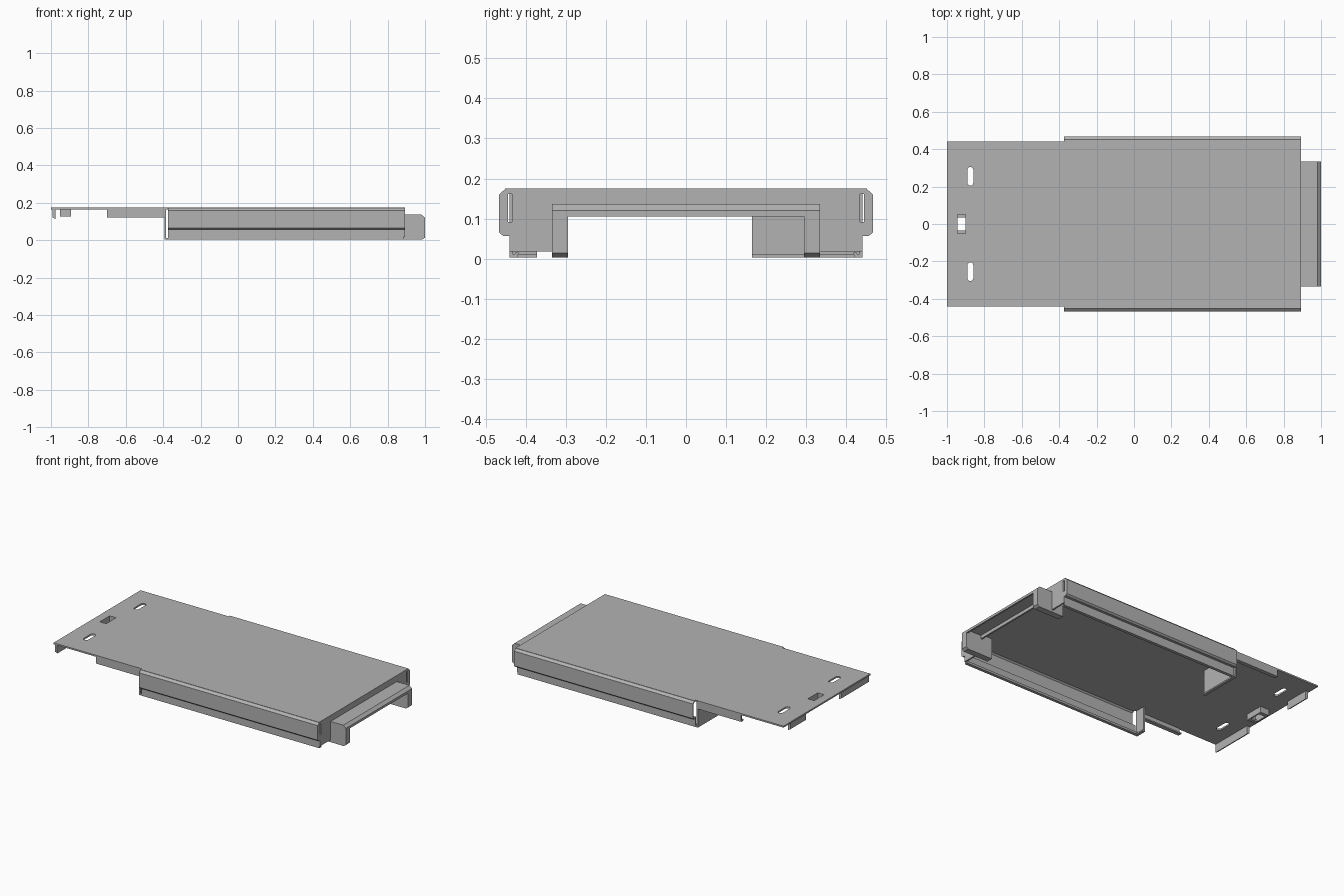
import bpy, bmesh, math
from mathutils import Vector

cube = bpy.data.objects.get("Cube")
if cube:
    bpy.data.objects.remove(cube, do_unlink=True)

grey = bpy.data.materials.new("sheet_metal_grey")
grey.use_nodes = True
grey.diffuse_color = (0.45, 0.45, 0.45, 1)
grey.node_tree.nodes["Principled BSDF"].inputs["Base Color"].default_value = (0.45, 0.45, 0.45, 1)


def prism(name, outline, axis, lo, hi):
    """Extrude a closed outline along one axis; outline holds the other two coordinates."""
    bm = bmesh.new()

    def place(p, t):
        co = list(p)
        co.insert("xyz".index(axis), t)
        return co

    face = bm.faces.new([bm.verts.new(place(p, lo)) for p in outline])
    ext = bmesh.ops.extrude_face_region(bm, geom=[face])
    shift = Vector(place((0, 0), hi - lo))
    bmesh.ops.translate(bm, vec=shift, verts=[g for g in ext["geom"] if isinstance(g, bmesh.types.BMVert)])
    bmesh.ops.recalc_face_normals(bm, faces=bm.faces)
    mesh = bpy.data.meshes.new(name)
    bm.to_mesh(mesh)
    bm.free()
    obj = bpy.data.objects.new(name, mesh)
    obj.data.materials.append(grey)
    bpy.context.collection.objects.link(obj)
    return obj


def box(name, x, y, z):
    return prism(name, [(x[0], y[0]), (x[1], y[0]), (x[1], y[1]), (x[0], y[1])], "z", *z)


def ribbon(path, t):
    """Closed outline of a bent sheet: the path plus its parallel offset to the right."""
    pts = [Vector(p) for p in path]
    inner = []
    for i, p in enumerate(pts):
        dirs = []
        if i > 0:
            dirs.append((p - pts[i - 1]).normalized())
        if i < len(pts) - 1:
            dirs.append((pts[i + 1] - p).normalized())
        normals = [Vector((d.y, -d.x)) for d in dirs]
        n = sum(normals, Vector((0, 0))).normalized()
        inner.append(p + n * t / n.dot(normals[0]))
    return [tuple(p) for p in pts + inner[::-1]]


def cut(target, cutters):
    """Subtract each cutter and remove it."""
    bpy.context.view_layer.objects.active = target
    for c in cutters:
        c.hide_render = True
        mod = target.modifiers.new("cut", "BOOLEAN")
        mod.operation = "DIFFERENCE"
        mod.solver = "EXACT"
        mod.object = c
        bpy.ops.object.modifier_apply(modifier=mod.name)
        bpy.data.objects.remove(c, do_unlink=True)


def slot(cx, cy, r, half):
    """Rounded slot cutter running along y."""
    pts = []
    for k in range(14):
        a = math.pi * (k if k < 7 else k - 1) / 6
        pts.append((cx + r * math.cos(a), cy + (half if k < 7 else -half) + r * math.sin(a)))
    return prism("slot_cutter", pts, "z", 0.1, 0.25)


# Top sheet, wider over the side walls
top_half = [(-1, 0.44), (-0.375, 0.44), (-0.375, 0.452), (0.89, 0.452)]
top = prism("top_plate", top_half + [(x, -y) for x, y in reversed(top_half)], "z", 0.165, 0.175)
cut(top, [slot(-0.875, s * 0.255, 0.016, 0.034) for s in (1, -1)]
    + [box("window_cutter", (-0.945, -0.9), (-0.05, 0.05), (0.1, 0.25))])

# Bent side walls with a stepped-in lower part and hooked bottom lip
wall_path = [(0.45, 0.175), (0.467, 0.16), (0.467, 0.066), (0.457, 0.057),
             (0.441, 0.057), (0.441, 0.003), (0.422, 0.003), (0.417, 0.014)]
for side, s in (("left", 1), ("right", -1)):
    outline = [(s * y, z) for y, z in ribbon(wall_path, 0.008)]
    prism("side_wall_" + side, outline, "x", -0.375, 0.886)

    # Narrow hanging rail in front of the wall, with a small inward bend
    rail = [(0.44, 0.168), (0.44, 0.122), (0.415, 0.122)]
    prism("rail_" + side, [(s * y, z) for y, z in ribbon(rail, 0.008)], "x", -0.7, -0.385)

# End panel with a wide opening at the bottom
end_half = [(0.295, 0.105), (0.295, 0.018), (0.441, 0.018), (0.441, 0.057), (0.457, 0.057),
            (0.467, 0.066), (0.467, 0.16), (0.45, 0.175)]
end = prism("end_panel", end_half + [(-y, z) for y, z in reversed(end_half)], "x", 0.882, 0.892)
cut(end, [box("relief_cutter", (0.85, 0.92), (s * 0.44 - 0.005, s * 0.44 + 0.005), (0.092, 0.162))
          for s in (1, -1)])

# Projecting bridge with a sloped front edge and two legs
bridge = ribbon([(0.885, 0.136), (0.982, 0.136), (1.0, 0.12), (1.0, 0.105)], 0.01)
prism("bridge_top", bridge, "y", -0.335, 0.335)
leg = [(0.81, 0.003), (0.985, 0.003), (1.0, 0.014), (1.0, 0.12), (0.982, 0.135), (0.81, 0.135)]
for side, s in (("left", 1), ("right", -1)):
    prism("bridge_leg_" + side, leg, "y", s * 0.295, s * 0.335)

# Inner stop plates: wide on one side, narrow on the other, each with a bottom lip
for name, y0, y1 in (("wide", 0.165, 0.441), ("narrow", -0.441, -0.372)):
    prism("stop_plate_" + name, ribbon([(-0.393, 0.168), (-0.393, 0.003), (-0.375, 0.003)][::-1], 0.009),
          "y", y0, y1)

# Hooks beneath the slotted end
hook = [(-0.992, 0.167), (-0.992, 0.122), (-0.975, 0.112), (-0.975, 0.167)]
prism("end_hook_right", hook, "y", -0.44, -0.16)
prism("end_hook_left", hook, "y", 0.2, 0.36)

# Collar around the window, with ledges narrowing its opening
collar = box("window_collar", (-0.953, -0.892), (-0.06, 0.06), (0.127, 0.166))
cut(collar, [box("collar_cutter", (-0.945, -0.9), (-0.05, 0.05), (0.137, 0.2)),
             box("collar_cutter", (-0.945, -0.9), (-0.036, 0.036), (0.1, 0.2))])
